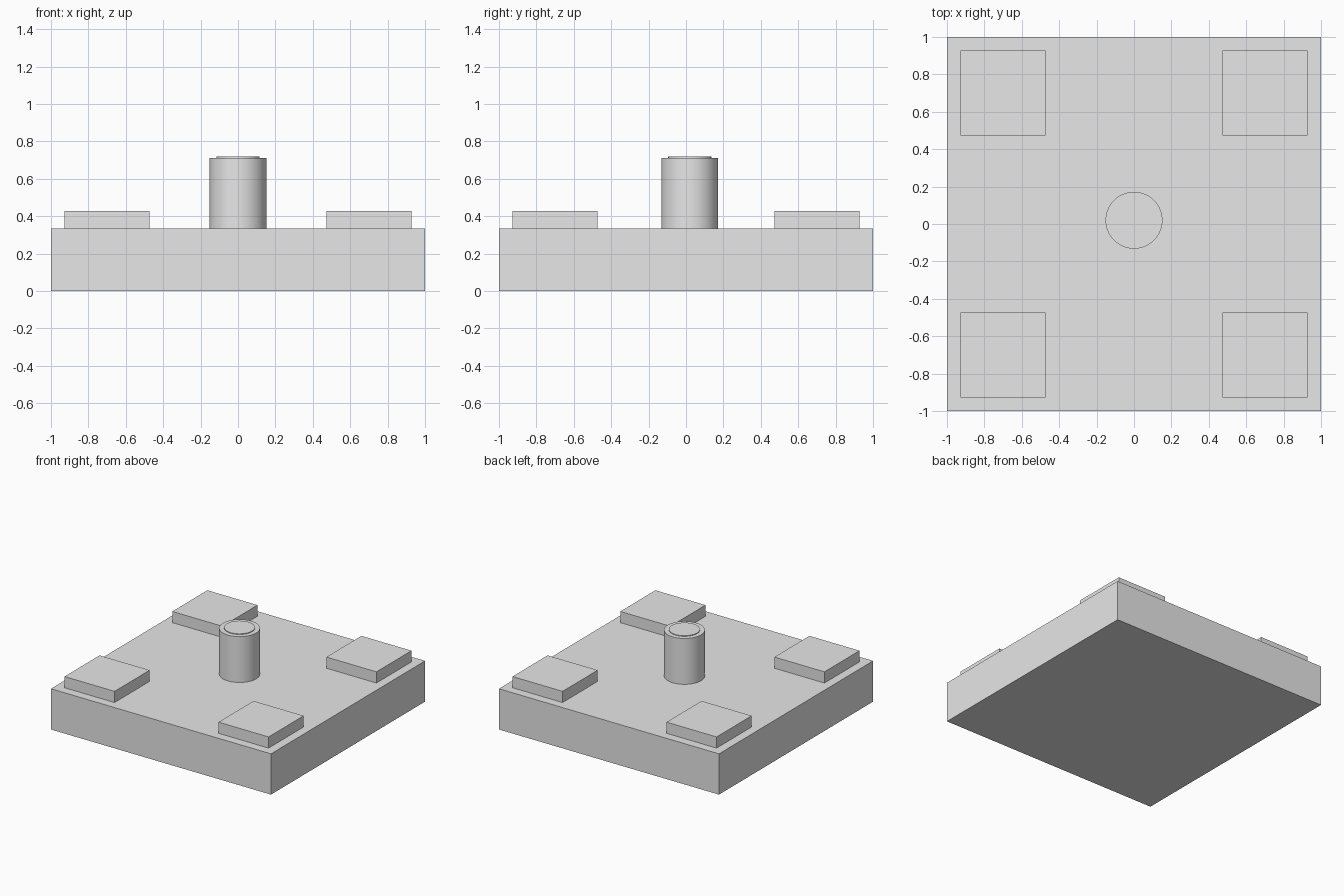
import bpy
import math

cube = bpy.data.objects.get("Cube")
if cube:
    bpy.data.objects.remove(cube, do_unlink=True)

# Single flat colour
grey = bpy.data.materials.new("light_grey")
grey.use_nodes = True
colour = (0.8, 0.8, 0.8, 1)
grey.diffuse_color = colour
grey.node_tree.nodes["Principled BSDF"].inputs["Base Color"].default_value = colour


def finish(name):
    obj = bpy.context.object
    obj.name = name
    obj.data.materials.append(grey)
    return obj


def box(name, x, y, bottom, top, width):
    bpy.ops.mesh.primitive_cube_add(size=1, location=(x, y, (bottom + top) / 2))
    obj = finish(name)
    obj.scale = (width, width, top - bottom)
    bpy.ops.object.transform_apply(location=False, rotation=False, scale=True)


def cylinder(name, y, bottom, top, radius):
    bpy.ops.mesh.primitive_cylinder_add(
        vertices=64, radius=radius, depth=top - bottom,
        location=(0, y, (bottom + top) / 2))
    finish(name)
    bpy.ops.object.shade_smooth_by_angle(angle=math.radians(30))


BASE_TOP = 0.335
POST_Y = 0.02

# Slab
box("base", 0, 0, 0, BASE_TOP, 2)

# Square pads at the corners
for side, x in (("right", -0.7), ("left", 0.7)):
    for end, y in (("front", -0.7), ("back", 0.7)):
        box(f"{end}_{side}_pad", x, y, BASE_TOP, 0.427, 0.455)

# Central post with a slightly raised cap disc
cylinder("post", POST_Y, BASE_TOP, 0.712, 0.152)
cylinder("post_cap", POST_Y, 0.712, 0.718, 0.115)
